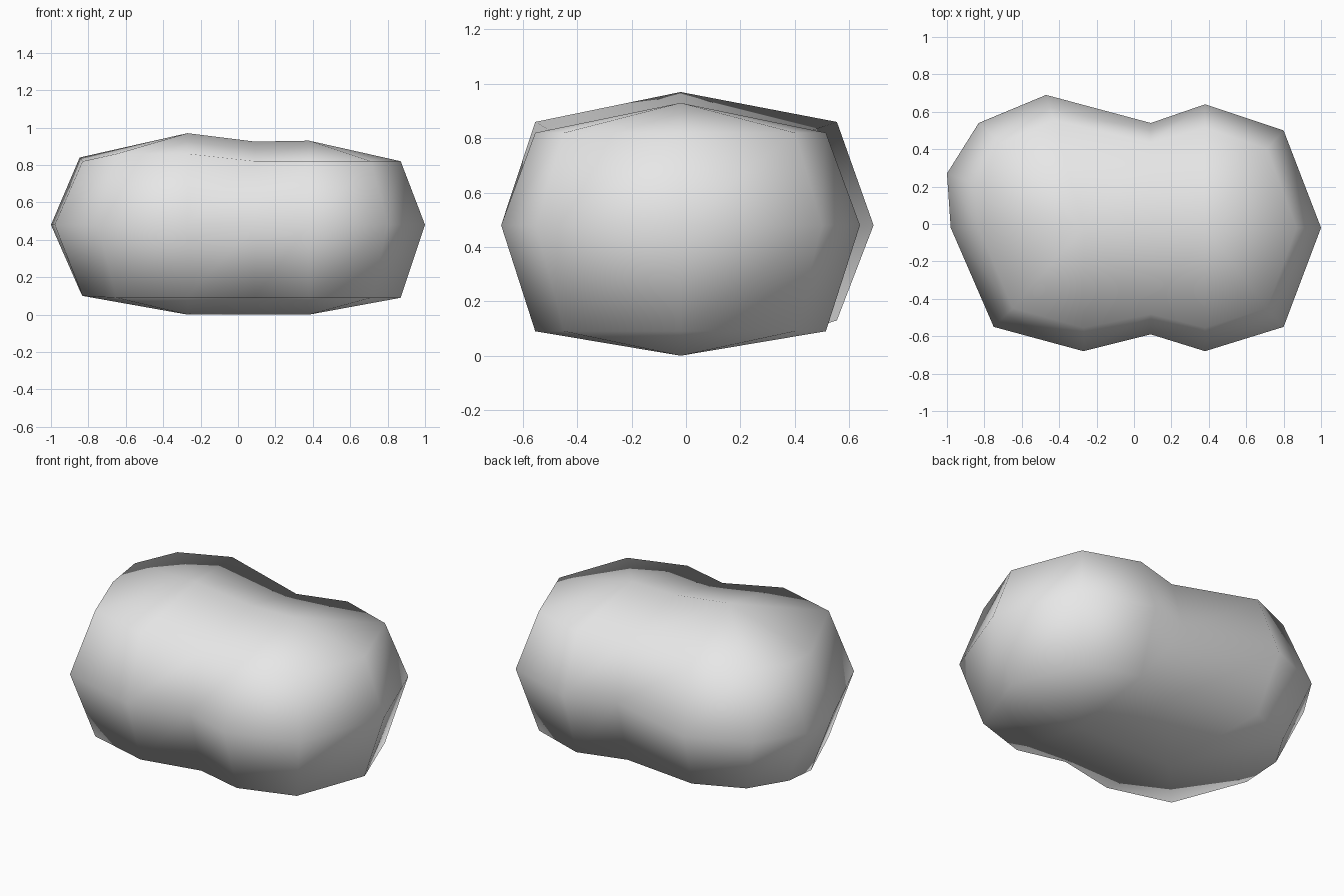
import bpy
import bmesh

cube = bpy.data.objects.get("Cube")
if cube:
    bpy.data.objects.remove(cube, do_unlink=True)

MIDDLE_Y = -0.02
WAIST_X = 0.09


def make_material(name, colour):
    material = bpy.data.materials.new(name)
    material.diffuse_color = colour
    material.use_nodes = True
    shader = material.node_tree.nodes["Principled BSDF"]
    shader.inputs["Base Color"].default_value = colour
    return material


# Widest outline of each lobe and of the pinched waist between them
right_lobe = [(.38, -.68), (.8, -.55), (1, -.02), (.8, .5), (.38, .64)]
back_waist = [(WAIST_X, .54)]
left_lobe = [(-.47, .69), (-.83, .54), (-1, .27), (-.98, -.02),
             (-.75, -.55), (-.27, -.68)]
front_waist = [(WAIST_X, -.59)]

# Each part: outline, centre x, upper heights, lower heights
parts = [
    (right_lobe, .38, [.82] * 5, [.09] * 5),
    (back_waist, WAIST_X, [.82], [.09]),
    (left_lobe, -.27, [.86, .86, .84, .82, .86, .86],
     [.13, .13, .13, .1, .09, .09]),
    (front_waist, WAIST_X, [.82], [.09]),
]

bm = bmesh.new()
lower, middle, upper = [], [], []
for outline, centre_x, tops, bottoms in parts:
    for (x, y), top, bottom in zip(outline, tops, bottoms):
        inner_x = centre_x + (x - centre_x) * .79
        inner_y = MIDDLE_Y + (y - MIDDLE_Y) * .81
        lower.append(bm.verts.new((inner_x, inner_y, bottom)))
        middle.append(bm.verts.new((x, y, .48)))
        upper.append(bm.verts.new((inner_x, inner_y, top)))


# Side bands
def bridge(ring_a, ring_b):
    count = len(ring_a)
    for i in range(count):
        j = (i + 1) % count
        bm.faces.new((ring_a[i], ring_a[j], ring_b[j], ring_b[i]))


bridge(lower, middle)
bridge(middle, upper)


# Top and bottom caps: a fan over each lobe, joined across the waist
def cap(ring, right_z, waist_z, left_z):
    right = bm.verts.new((.38, MIDDLE_Y, right_z))
    waist = bm.verts.new((WAIST_X, MIDDLE_Y, waist_z))
    left = bm.verts.new((-.27, MIDDLE_Y, left_z))
    last_right = len(right_lobe) - 1
    back = last_right + 1
    front = len(ring) - 1
    for pole, first, last in ((right, 0, last_right), (left, back + 1, front - 1)):
        for i in range(first, last):
            bm.faces.new((pole, ring[i], ring[i + 1]))
    bm.faces.new((right, waist, ring[front], ring[0]))
    bm.faces.new((right, ring[last_right], ring[back], waist))
    bm.faces.new((left, waist, ring[back], ring[back + 1]))
    bm.faces.new((left, ring[front - 1], ring[front], waist))


cap(upper, .93, .925, .97)
cap(lower, 0, 0, 0)

# Finished smooth body
bmesh.ops.recalc_face_normals(bm, faces=bm.faces)
for face in bm.faces:
    face.smooth = True
mesh = bpy.data.meshes.new("two_lobed_body")
bm.to_mesh(mesh)
bm.free()
mesh.materials.append(make_material("light grey", (.8, .8, .8, 1)))
body = bpy.data.objects.new("two_lobed_body", mesh)
bpy.context.scene.collection.objects.link(body)
